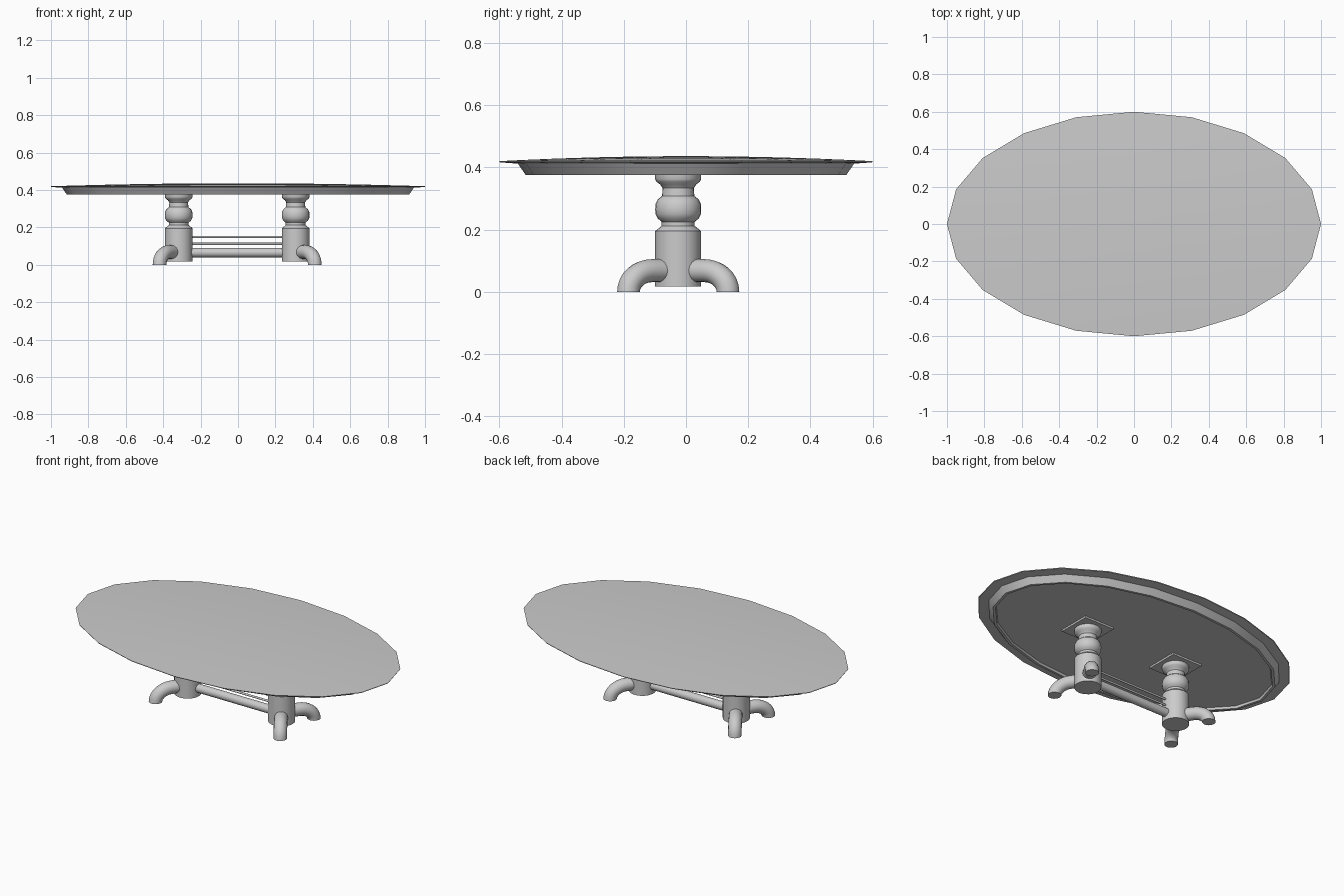
import bpy, bmesh, math
from mathutils import Vector

cube = bpy.data.objects.get("Cube")
if cube:
    bpy.data.objects.remove(cube)

grey = bpy.data.materials.new("light_grey")
grey.use_nodes = True
colour = (0.6, 0.6, 0.6, 1)
grey.diffuse_color = colour
grey.node_tree.nodes["Principled BSDF"].inputs["Base Color"].default_value = colour

CENTRE_Y = -0.025
COLUMNS = {"right": -0.317, "left": 0.308}


def loft(name, rings, smooth=35):
    """Skin a list of equal-length point rings and cap both ends."""
    bm = bmesh.new()
    loops = [[bm.verts.new(p) for p in ring] for ring in rings]
    n = len(loops[0])
    for a, b in zip(loops, loops[1:]):
        for i in range(n):
            j = (i + 1) % n
            bm.faces.new((a[i], a[j], b[j], b[i]))
    bm.faces.new(loops[0][::-1])
    bm.faces.new(loops[-1])
    bmesh.ops.recalc_face_normals(bm, faces=bm.faces)
    mesh = bpy.data.meshes.new(name)
    bm.to_mesh(mesh)
    bm.free()
    mesh.materials.append(grey)
    obj = bpy.data.objects.new(name, mesh)
    bpy.context.collection.objects.link(obj)
    bpy.ops.object.select_all(action='DESELECT')
    obj.select_set(True)
    bpy.context.view_layer.objects.active = obj
    bpy.ops.object.shade_smooth_by_angle(angle=math.radians(smooth))
    return obj


def ellipse(cx, cy, z, rx, ry, n):
    return [Vector((cx + rx * math.cos(math.tau * i / n),
                    cy + ry * math.sin(math.tau * i / n), z)) for i in range(n)]


def tube(name, path, side, radius, n=16):
    """Sweep a circle along a path lying in a plane whose normal is side."""
    rings = []
    for i, p in enumerate(path):
        ahead = path[min(i + 1, len(path) - 1)] - path[max(i - 1, 0)]
        if name.endswith("foot") and i == len(path) - 1:
            ahead = Vector((0, 0, -1))
        up = side.cross(ahead.normalized())
        rings.append([p + radius * (side * math.cos(math.tau * k / n)
                                    + up * math.sin(math.tau * k / n))
                      for k in range(n)])
    return loft(name, rings)


# Oval top: recessed underside, sloping apron, thin rim and shallow dome
top = [(0.105, 0.388), (0.1, 0.375), (0.085, 0.375), (0.06, 0.412),
       (0.002, 0.416), (0, 0.42)]
rings = [ellipse(0, 0, z, 1 - inset, 0.6 - inset, 20) for inset, z in top]
for s in (0.9, 0.7, 0.5, 0.3, 0.1):
    rings.append(ellipse(0, 0, 0.42 + 0.016 * (1 - s * s), s, 0.6 * s, 20))
loft("table_top", rings, 30)

# Turned column profile: radius, height
turning = [(0.074, 0.017), (0.074, 0.195), (0.053, 0.212), (0.053, 0.225),
           (0.066, 0.236), (0.073, 0.25), (0.074, 0.265), (0.073, 0.282),
           (0.066, 0.297), (0.052, 0.308), (0.05, 0.333), (0.058, 0.345),
           (0.07, 0.354), (0.074, 0.362), (0.074, 0.38)]

for label, x in COLUMNS.items():
    loft(label + "_column", [ellipse(x, CENTRE_Y, z, r, r, 24) for r, z in turning])

    # Square mounting plate
    plate = [(-0.1, -0.1), (0.1, -0.1), (0.1, 0.1), (-0.1, 0.1)]
    loft(label + "_mounting_plate",
         [[Vector((x + a, CENTRE_Y + b, z)) for a, b in plate] for z in (0.377, 0.392)])

    # Two splayed feet curving down to the floor
    out = math.copysign(1, x)
    for end, sy in (("front", -1), ("back", 1)):
        way = Vector((out * math.cos(1.0), sy * math.sin(1.0), 0))
        side = way.cross(Vector((0, 0, 1)))
        base = Vector((x, CENTRE_Y, 0))
        path = [base + way * 0.03 + Vector((0, 0, 0.068))]
        for k in range(9):
            t = math.pi / 2 * k / 8
            path.append(base + way * (0.1 + 0.09 * math.sin(t))
                        + Vector((0, 0, 0.068 * math.cos(t))))
        tube(label + "_" + end + "_foot", path, side, 0.037)

# Stretcher and two thin rails between the columns
for name, z, r in (("stretcher", 0.065, 0.025), ("lower_rail", 0.112, 0.006),
                   ("upper_rail", 0.149, 0.006)):
    ends = [Vector((x, CENTRE_Y, z)) for x in COLUMNS.values()]
    tube(name, ends, Vector((0, 1, 0)), r)
